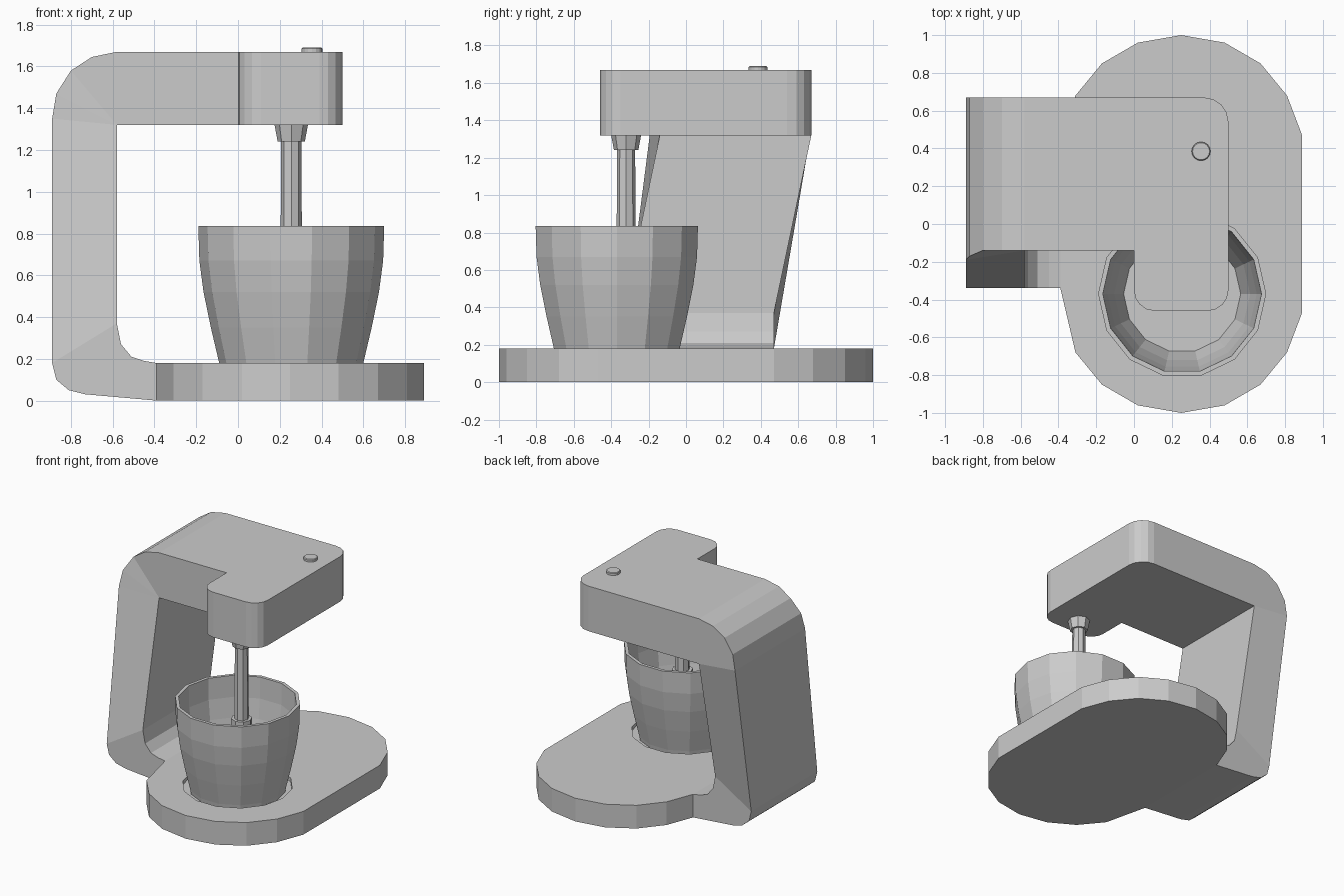
import bpy, bmesh, math

cube = bpy.data.objects.get("Cube")
if cube:
    bpy.data.objects.remove(cube, do_unlink=True)

grey = bpy.data.materials.new("light_grey")
grey.use_nodes = True
grey.diffuse_color = (0.6, 0.6, 0.6, 1)
grey.node_tree.nodes["Principled BSDF"].inputs["Base Color"].default_value = (0.6, 0.6, 0.6, 1)


def finish(name, bm):
    bmesh.ops.remove_doubles(bm, verts=bm.verts, dist=0.0005)
    bmesh.ops.recalc_face_normals(bm, faces=bm.faces)
    mesh = bpy.data.meshes.new(name)
    bm.to_mesh(mesh)
    bm.free()
    mesh.materials.append(grey)
    obj = bpy.data.objects.new(name, mesh)
    bpy.context.collection.objects.link(obj)
    return obj


def prism(name, outline, z0, z1):
    """Extrude a flat outline upwards."""
    bm = bmesh.new()
    face = bm.faces.new([bm.verts.new((x, y, z0)) for x, y in outline])
    top = bmesh.ops.extrude_face_region(bm, geom=[face])["geom"]
    bmesh.ops.translate(bm, vec=(0, 0, z1 - z0),
                        verts=[v for v in top if isinstance(v, bmesh.types.BMVert)])
    return finish(name, bm)


def lathe(name, profile, x, y, sides):
    """Turn (radius, height) points round a vertical axis, capping both ends."""
    bm = bmesh.new()
    rings = []
    for r, z in profile:
        rings.append([bm.verts.new((x + r * math.cos(2 * math.pi * i / sides),
                                    y + r * math.sin(2 * math.pi * i / sides), z))
                      for i in range(sides)])
    for a, b in zip(rings, rings[1:]):
        for i in range(sides):
            j = (i + 1) % sides
            bm.faces.new((a[i], a[j], b[j], b[i]))
    bm.faces.new(rings[0])
    bm.faces.new(rings[-1])
    return finish(name, bm)


def corner(cx, cy, r, start, steps=4):
    """Points of a quarter-round corner."""
    return [(cx + r * math.cos(math.radians(start + 90 * i / steps)),
             cy + r * math.sin(math.radians(start + 90 * i / steps)))
            for i in range(steps + 1)]


# Base: one quarter outline mirrored about its own centre line
mid = 0.25
quarter = [(0.64, 0.47), (0.56, 0.68), (0.42, 0.85), (0.23, 0.96), (0, 1)]
right = [(x, -y) for x, y in reversed(quarter)] + quarter
left = [(-x, y) for x, y in reversed(right[1:-1])]
left[-1 - 3] = (-0.64, -0.34)
base = prism("base", [(mid + x, y) for x, y in right + left], 0, 0.18)

# Shallow seat for the bowl
cutter = lathe("seat_cutter", [(0.39, 0.15), (0.39, 0.3)], 0.255, -0.37, 14)
cutter.hide_render = True
cut = base.modifiers.new("bowl_seat", "BOOLEAN")
cut.object = cutter
cut.operation = "DIFFERENCE"
cut.solver = "EXACT"
bpy.context.view_layer.objects.active = base
bpy.ops.object.modifier_apply(modifier=cut.name)
bpy.data.objects.remove(cutter, do_unlink=True)

# Arm: C-shaped profile whose upper part is shifted backwards
outer = [(-0.39, 0), (-0.73, 0.03), (-0.81, 0.05), (-0.87, 0.10), (-0.89, 0.18),
         (-0.89, 1.35), (-0.87, 1.47), (-0.80, 1.58), (-0.70, 1.645), (-0.58, 1.67), (0, 1.67)]
inner = [(-0.39, 0.18), (-0.45, 0.19), (-0.51, 0.21), (-0.56, 0.27), (-0.58, 0.37)]
inner += [(-0.58, 1.32)] * 5 + [(0, 1.32)]
front_lag = {5: 0.05, 6: 0.03}
bm = bmesh.new()
sections = []
for i, ((ox, oz), (ix, iz)) in enumerate(zip(outer, inner)):
    shift = 0.2 if i > 4 else 0
    front, back = -0.34 + shift, 0.47 + shift
    sections.append([bm.verts.new(p) for p in (
        (ox, front - front_lag.get(i, 0), oz), (ix, front, iz), (ix, back, iz), (ox, back, oz))])
for a, b in zip(sections, sections[1:]):
    for k in range(4):
        m = (k + 1) % 4
        bm.faces.new((a[k], a[m], b[m], b[k]))
bm.faces.new(sections[0])
bm.faces.new(sections[-1])
finish("arm", bm)

# Head: block with three rounded corners
head = [(0, 0.67)] + corner(0.11, -0.35, 0.11, 180) + corner(0.39, -0.35, 0.11, 270)
head += corner(0.37, 0.54, 0.13, 0)
prism("head", head, 1.32, 1.67)

# Button on the head
lathe("button", [(0.05, 1.66), (0.05, 1.685), (0.045, 1.69)], 0.355, 0.385, 16)

# Bowl: outer wall, rim, inner wall and floor
lathe("bowl", [(0.34, 0.15), (0.345, 0.18), (0.385, 0.35), (0.42, 0.52), (0.44, 0.67),
               (0.445, 0.835), (0.42, 0.835), (0.415, 0.67), (0.395, 0.52),
               (0.36, 0.35), (0.31, 0.2)], 0.255, -0.37, 14)

# Drive collar, shaft and the hub at its end
lathe("collar", [(0.065, 1.24), (0.08, 1.32)], 0.255, -0.32, 8)
lathe("shaft", [(0.052, 0.62), (0.048, 1.26)], 0.255, -0.32, 8)
lathe("hub", [(0.075, 0.58), (0.075, 0.68)], 0.255, -0.32, 8)
